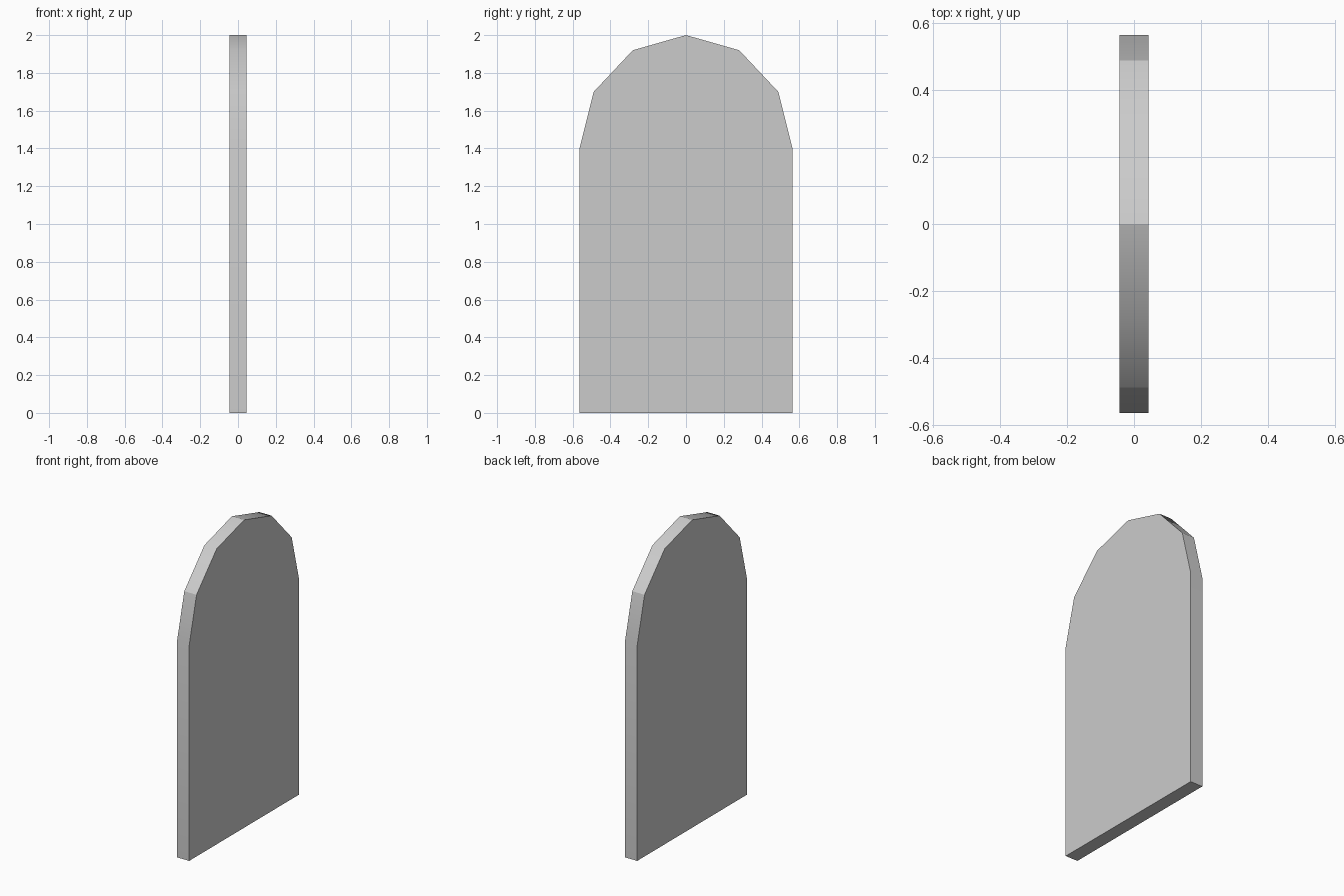
import bpy, bmesh
from math import sin, cos, radians

if "Cube" in bpy.data.objects:
    bpy.data.objects.remove(bpy.data.objects["Cube"])

HALF_T, HALF_W, SPRING, RISE = 0.044, 0.564, 1.4, 0.6

# Arched outline: straight sides with a six-segment elliptical top
outline = [(-HALF_W, 0), (HALF_W, 0)]
outline += [(HALF_W * cos(radians(a)), SPRING + RISE * sin(radians(a)))
            for a in range(0, 181, 30)]

# Slab: outline extruded through its thickness
bm = bmesh.new()
face = bm.faces.new([bm.verts.new((-HALF_T, y, z)) for y, z in outline])
ext = bmesh.ops.extrude_face_region(bm, geom=[face])
moved = [g for g in ext["geom"] if isinstance(g, bmesh.types.BMVert)]
bmesh.ops.translate(bm, vec=(2 * HALF_T, 0, 0), verts=moved)
bmesh.ops.recalc_face_normals(bm, faces=bm.faces)

# Soft shading only across the cross edges at the springing and upper shoulders
for f in bm.faces:
    f.smooth = True
soft = (SPRING, SPRING + RISE * sin(radians(60)))
for e in bm.edges:
    a, b = (v.co for v in e.verts)
    crosses = abs(a.x - b.x) > HALF_T
    e.smooth = crosses and any(abs(a.z - z) < 0.001 for z in soft)

mesh = bpy.data.meshes.new("arched_slab")
bm.to_mesh(mesh)
bm.free()
slab = bpy.data.objects.new("arched_slab", mesh)
bpy.context.collection.objects.link(slab)
